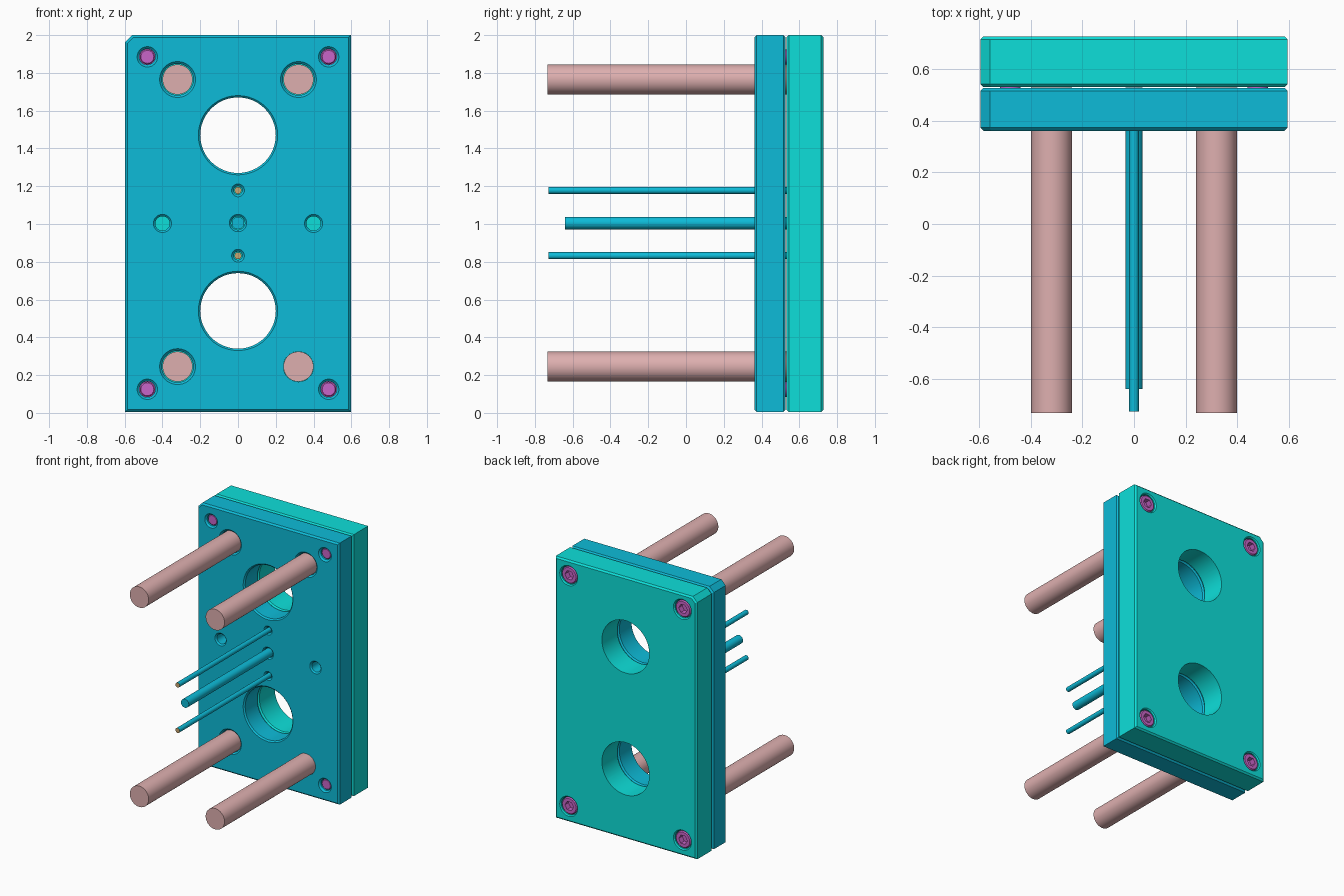
import bpy, bmesh, math

if "Cube" in bpy.data.objects:
    bpy.data.objects.remove(bpy.data.objects["Cube"])


def material(name, rgb):
    m = bpy.data.materials.new(name)
    m.diffuse_color = (*rgb, 1)
    m.use_nodes = True
    m.node_tree.nodes["Principled BSDF"].inputs["Base Color"].default_value = m.diffuse_color
    return m


BLUE = material("blue", (0.004, 0.50, 0.69))
CYAN = material("cyan", (0.004, 0.74, 0.70))
PINK = material("pink", (0.73, 0.43, 0.43))
MAGENTA = material("magenta", (0.58, 0.13, 0.58))
TAN = material("tan", (0.58, 0.38, 0.16))


def lathe(bm, x, z, profile, n=48):
    """Closed solid turned about a y-parallel axis from (radius, y) points."""
    rings = [[bm.verts.new((x + r * math.cos(2 * math.pi * i / n), y,
                            z + r * math.sin(2 * math.pi * i / n)))
              for i in range(n)] for r, y in profile]
    for a, b in zip(rings, rings[1:]):
        for i in range(n):
            j = (i + 1) % n
            bm.faces.new((a[i], a[j], b[j], b[i]))
    caps = [bm.faces.new(rings[0]), bm.faces.new(rings[-1])]
    return caps


def finish(bm, name, *mats):
    bmesh.ops.recalc_face_normals(bm, faces=bm.faces[:])
    me = bpy.data.meshes.new(name)
    bm.to_mesh(me)
    bm.free()
    for m in mats:
        me.materials.append(m)
    ob = bpy.data.objects.new(name, me)
    bpy.context.collection.objects.link(ob)
    return ob


def smooth(ob):
    bpy.ops.object.select_all(action='DESELECT')
    ob.select_set(True)
    bpy.context.view_layer.objects.active = ob
    bpy.ops.object.shade_smooth_by_angle(angle=math.radians(30))


def cut(ob, bm):
    """Subtract the solids in bm from ob."""
    cutter = finish(bm, "cutter")
    cutter.hide_render = True
    mod = ob.modifiers.new("holes", 'BOOLEAN')
    mod.operation, mod.solver, mod.object = 'DIFFERENCE', 'EXACT', cutter
    bpy.context.view_layer.objects.active = ob
    bpy.ops.object.modifier_apply(modifier=mod.name)
    bpy.data.objects.remove(cutter)


def plate(name, y0, y1, mat):
    """Slab with one clipped corner and chamfered front and back rims."""
    bm = bmesh.new()
    pts = [(-.597, .005), (.597, .005), (.597, 2), (-.56, 2), (-.597, 1.963)]
    face = bm.faces.new([bm.verts.new((x, y0, z)) for x, z in pts])
    ext = bmesh.ops.extrude_face_region(bm, geom=[face], use_keep_orig=True)
    for v in ext["geom"]:
        if isinstance(v, bmesh.types.BMVert):
            v.co.y = y1
    bmesh.ops.recalc_face_normals(bm, faces=bm.faces[:])
    rims = [e for e in bm.edges if abs(e.verts[0].co.y - e.verts[1].co.y) < 1e-5]
    bmesh.ops.bevel(bm, geom=rims, offset=.012, segments=1, affect='EDGES')
    return finish(bm, name, mat)


def hole(bm, x, z, r, y0, y1, front=0.0, back=0.0):
    """Through hole cutter with optional chamfers at each end."""
    e = .02
    prof = [(r + front, y0 - e), (r + front, y0)] if front else [(r, y0 - e)]
    prof += [(r, y0 + front)] if front else []
    prof += [(r, y1 - back), (r + back, y1), (r + back, y1 + e)] if back else [(r, y1 + e)]
    lathe(bm, x, z, prof)


F0, F1, B0, B1 = .362, .528, .532, .728
WINDOWS = [1.47, .54]
GUIDES = [(sx * .32, z) for z in (1.765, .245) for sx in (-1, 1)]
SCREWS = [(sx * .48, z) for z in (1.885, .125) for sx in (-1, 1)]
PINS = [1.178, .832]

# Front retainer plate
front_plate = plate("front_plate", F0, F1, BLUE)
bm = bmesh.new()
for z in WINDOWS:
    hole(bm, 0, z, .2, F0, F1, .01, .01)
for x, z in GUIDES:
    if x > 0 and z < 1:
        hole(bm, x, z, .0803, F0, F1)
    else:
        hole(bm, x, z, .083, F0, F1, .012)
for x, z in SCREWS:
    hole(bm, x, z, .042, F0, F1, .012)
for x in (-.4, .4):
    hole(bm, x, 1.003, .038, F0, F1, .01)
hole(bm, 0, 1.005, .036, F0, F1, .01)
for z in PINS:
    hole(bm, 0, z, .022, F0, F1, .012)
cut(front_plate, bm)
smooth(front_plate)

# Back plate
back_plate = plate("back_plate", B0, B1, CYAN)
bm = bmesh.new()
for z in WINDOWS:
    hole(bm, 0, z, .2, B0, B1, .01)
for x, z in SCREWS:
    lathe(bm, x, z, [(.042, B0 - .02), (.042, .625), (.068, .625),
                     (.068, B1 - .008), (.076, B1), (.076, B1 + .02)])
cut(back_plate, bm)
smooth(back_plate)

# Guide pins at the four corners
for i, (x, z) in enumerate(GUIDES):
    bm = bmesh.new()
    lathe(bm, x, z, [(.0795, -.733), (.0795, .531)])
    smooth(finish(bm, f"guide_pin_{i + 1}", PINK))

# Central pin
bm = bmesh.new()
lathe(bm, 0, 1.005, [(.033, -.64), (.033, .531)], 32)
smooth(finish(bm, "centre_pin", BLUE))

# Thin ejector pins with tan tips
for i, z in enumerate(PINS):
    bm = bmesh.new()
    tip = lathe(bm, 0, z, [(.0185, -.728), (.0185, .531)], 24)[0]
    tip.material_index = 1
    smooth(finish(bm, f"thin_pin_{i + 1}", BLUE, TAN))

# Socket-head screws
for i, (x, z) in enumerate(SCREWS):
    bm = bmesh.new()
    lathe(bm, x, z, [(.034, .378), (.04, .384), (.04, .626), (.064, .626),
                     (.064, .715), (.057, .722)])
    screw = finish(bm, f"screw_{i + 1}", MAGENTA)
    bm = bmesh.new()
    lathe(bm, x, z, [(.036, .68), (.036, .75)], 6)
    cut(screw, bm)
    smooth(screw)
